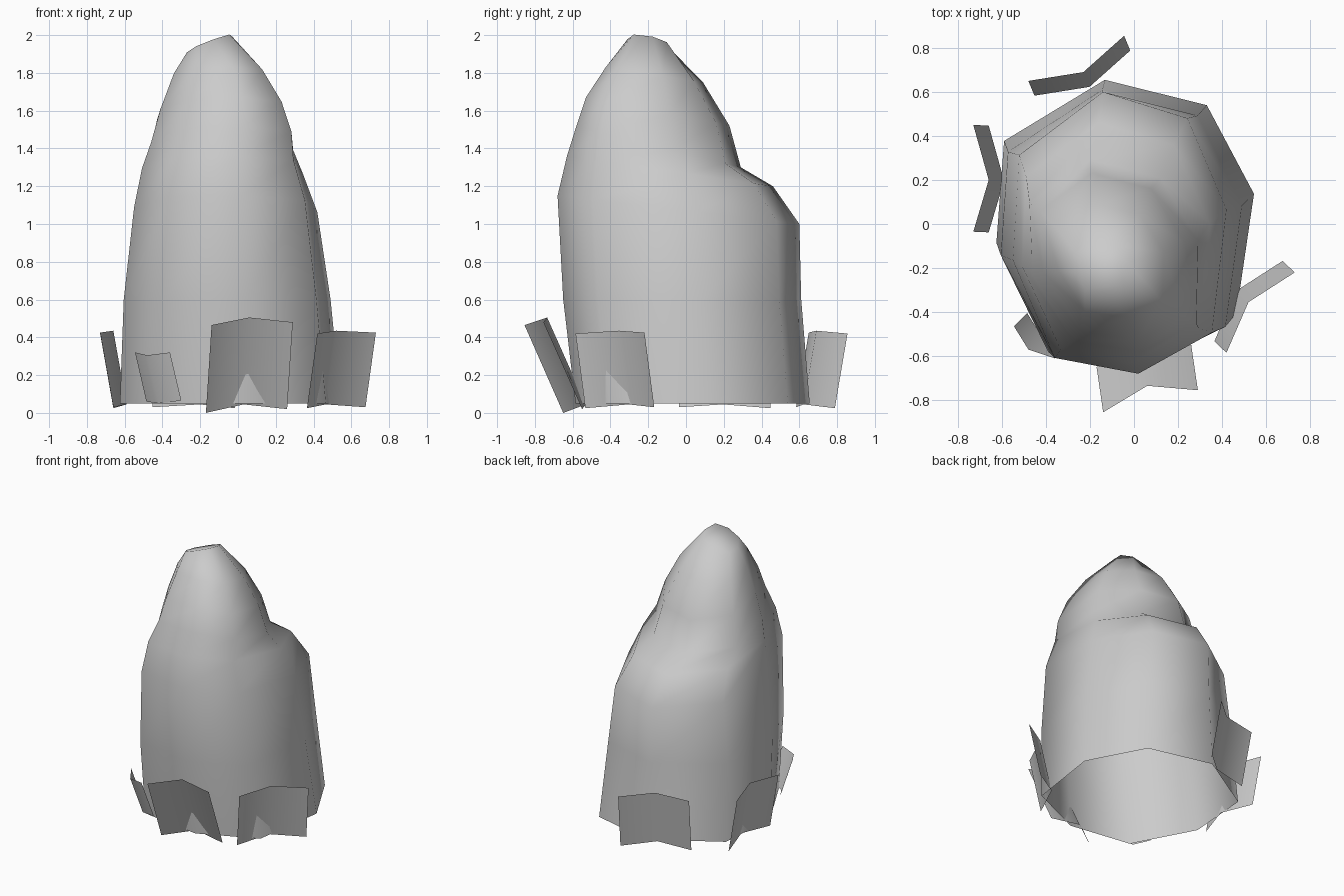
import bpy

cube = bpy.data.objects.get("Cube")
if cube:
    bpy.data.objects.remove(cube, do_unlink=True)

stone = bpy.data.materials.new("pale_grey")
stone.use_nodes = True
grey = (0.6, 0.6, 0.6, 1)
stone.diffuse_color = grey
stone.node_tree.nodes["Principled BSDF"].inputs["Base Color"].default_value = grey


def make_object(name, verts, faces):
    mesh = bpy.data.meshes.new(name)
    mesh.from_pydata(verts, [], faces)
    mesh.materials.append(stone)
    for poly in mesh.polygons:
        poly.use_smooth = True
    obj = bpy.data.objects.new(name, mesh)
    bpy.context.collection.objects.link(obj)
    return obj


def lerp(a, b, t):
    return a + (b - a) * t


# Uneven eight-sided footprint, rescaled for every ring of the rock
outline = [(0.06, -0.68), (0.465, -0.485), (0.545, 0.1), (0.33, 0.535),
           (-0.135, 0.66), (-0.595, 0.36), (-0.63, -0.14), (-0.4, -0.605)]
xs, ys = zip(*outline)
footprint = [((x - min(xs)) / (max(xs) - min(xs)),
              (y - min(ys)) / (max(ys) - min(ys))) for x, y in outline]

# Each ring: left, right, front, back, front height, back height,
# sideways tilt, slant of the back towards the right
rings = [(-0.625, 0.545, -0.585, 0.655, 0.05, 0.05, 0, 0),
         (-0.605, 0.49, -0.65, 0.61, 0.6, 0.6, 0, 0),
         (-0.55, 0.42, -0.68, 0.6, 1.15, 1.0, 0, 0),
         (-0.51, 0.345, -0.63, 0.46, 1.36, 1.2, 0, 0.02),
         (-0.47, 0.3, -0.58, 0.29, 1.52, 1.3, 0, 0.1),
         (-0.42, 0.24, -0.53, 0.23, 1.67, 1.52, 0, 0.1),
         (-0.345, 0.14, -0.425, 0.09, 1.83, 1.75, 0, 0.06),
         (-0.27, -0.03, -0.31, -0.08, 1.97, 1.93, 0.045, 0)]
verts = []
for x0, x1, y0, y1, z0, z1, tilt, slant in rings:
    for u, v in footprint:
        verts.append((lerp(x0, x1, u) - slant * (v - 0.5), lerp(y0, y1, v),
                      lerp(z0, z1, v) + lerp(-tilt, tilt, u)))

# Rock body, open underneath, with a stepped shoulder at the back
n = len(footprint)
faces = [(r * n + i, r * n + (i + 1) % n, (r + 1) * n + (i + 1) % n, (r + 1) * n + i)
         for r in range(len(rings) - 1) for i in range(n)]
top = (len(rings) - 1) * n
faces.append(tuple(range(top, top + n)))
make_object("rock", verts, faces)


# Folded single-sheet blades leaning out around the base
def blade(name, upper, lean, top_z, bottom_z):
    tops = [(x, y, z) for (x, y), z in zip(upper, top_z)]
    bottoms = [(x + lean[0], y + lean[1], z) for (x, y), z in zip(upper, bottom_z)]
    make_object(name, tops + bottoms, [(0, 3, 4, 1), (1, 4, 5, 2)])


tall, foot = (0.42, 0.435, 0.425), (0.025, 0.045, 0.03)
blade("front_blade", [(-0.14, -0.855), (0.06, -0.735), (0.29, -0.755)],
      (-0.03, 0.205), (0.465, 0.505, 0.48), (0.0, 0.045, 0.02))
blade("left_blade", [(0.42, -0.585), (0.52, -0.355), (0.73, -0.22)],
      (-0.055, 0.052), tall, foot)
blade("back_blade", [(-0.045, 0.855), (-0.23, 0.69), (-0.48, 0.65)],
      (0.028, -0.067), tall, foot)
blade("right_blade", [(-0.73, 0.45), (-0.66, 0.2), (-0.73, -0.035)],
      (0.07, -0.003), tall, foot)
blade("small_blade", [(-0.545, -0.465), (-0.48, -0.57), (-0.36, -0.61)],
      (0.06, 0.06), (0.32, 0.305, 0.32), (0.06, 0.05, 0.065))
